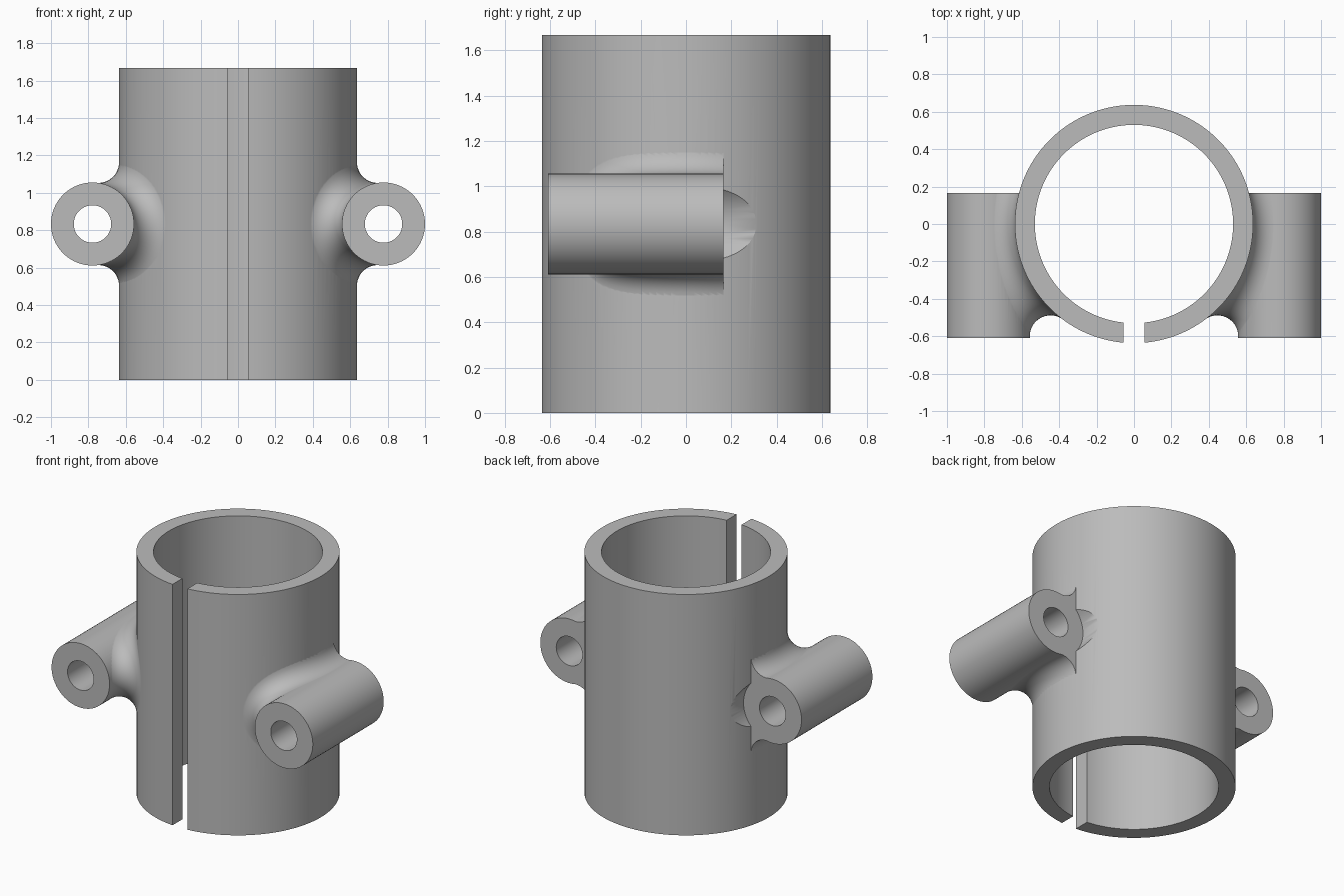
import bpy, bmesh, math
from mathutils import Vector, Matrix

R_OUT, R_IN, HEIGHT = 0.637, 0.53, 1.667      # split sleeve
LUG_X, LUG_Z, LUG_R, HOLE_R = 0.778, 0.8335, 0.222, 0.1
Y_FRONT, Y_BACK = -0.61, 0.165                # ends of the lugs
BLEND, GAP = 0.11, 0.114                      # fillet radius, slot width

if "Cube" in bpy.data.objects:
    bpy.data.objects.remove(bpy.data.objects["Cube"])

grey = bpy.data.materials.new("plain grey")
grey.use_nodes = True
grey.diffuse_color = (0.5, 0.5, 0.5, 1)
grey.node_tree.nodes["Principled BSDF"].inputs["Base Color"].default_value = (0.5, 0.5, 0.5, 1)


def to_object(bm, name):
    bmesh.ops.recalc_face_normals(bm, faces=bm.faces)
    mesh = bpy.data.meshes.new(name)
    bm.to_mesh(mesh)
    bm.free()
    mesh.materials.append(grey)
    obj = bpy.data.objects.new(name, mesh)
    bpy.context.collection.objects.link(obj)
    return obj


def cylinder(name, radius, start, end, axis, segments):
    """Cylinder between two points, along z or y."""
    start, end = Vector(start), Vector(end)
    turn = Matrix.Rotation(math.pi / 2, 4, 'X') if axis == 'Y' else Matrix()
    bm = bmesh.new()
    bmesh.ops.create_cone(bm, cap_ends=True, segments=segments, radius1=radius, radius2=radius,
                          depth=(end - start).length,
                          matrix=Matrix.Translation((start + end) / 2) @ turn)
    return to_object(bm, name)


def combine(target, tool, operation):
    """Apply a boolean, then discard the tool object."""
    mod = target.modifiers.new(operation, 'BOOLEAN')
    mod.operation, mod.object, mod.solver = operation, tool, 'EXACT'
    bpy.context.view_layer.objects.active = target
    bpy.ops.object.modifier_apply(modifier=mod.name)
    bpy.data.objects.remove(tool)


def offset_seam(t, r):
    """Point of the closed curve lying r outside both the sleeve and the lug."""
    limit = math.acos((R_OUT + r - LUG_X) / (LUG_R + r))
    phi = math.pi + (math.pi - limit) * math.cos(t)
    x = LUG_X + (LUG_R + r) * math.cos(phi)
    y = math.sqrt(max(0, (R_OUT + r) ** 2 - x * x))
    return Vector((x, -y if math.sin(t) > 0 else y, LUG_Z + (LUG_R + r) * math.sin(phi)))


def fillet(name, side, around=96, steps=12):
    """Rolling-ball blend swept around the seam, trimmed flush with the lug's back."""
    bm = bmesh.new()
    rings = []
    for i in range(around):
        t = 2 * math.pi * i / around
        ball = offset_seam(t, BLEND)
        to_sleeve = -Vector((ball.x, ball.y, 0)).normalized()
        to_lug = Vector((LUG_X - ball.x, 0, LUG_Z - ball.z)).normalized()
        points = [ball + to_sleeve.slerp(to_lug, k / steps) * (BLEND + 0.001)
                  for k in range(steps + 1)]
        points.append(offset_seam(t, -0.02))
        rings.append([bm.verts.new((side * p.x, p.y, p.z)) for p in points])
    for i, ring in enumerate(rings):
        after = rings[(i + 1) % around]
        for k in range(len(ring)):
            n = (k + 1) % len(ring)
            bm.faces.new((ring[k], ring[n], after[n], after[k]))
    cut = bmesh.ops.bisect_plane(bm, geom=bm.verts[:] + bm.edges[:] + bm.faces[:],
                                 plane_co=(0, Y_BACK, 0), plane_no=(0, 1, 0), clear_outer=True)
    rim = [e for e in cut["geom_cut"] if isinstance(e, bmesh.types.BMEdge)]
    bmesh.ops.holes_fill(bm, edges=rim, sides=0)
    return to_object(bm, name)


# Sleeve body
clamp = cylinder("split_clamp", R_OUT, (0, 0, 0), (0, 0, HEIGHT), 'Z', 128)

# Lugs, each with a relief behind it, a blended root and a bolt hole
for side in (1, -1):
    def lug_cylinder(name, radius, y0, y1):
        return cylinder(name, radius, (side * LUG_X, y0, LUG_Z), (side * LUG_X, y1, LUG_Z), 'Y', 64)
    combine(clamp, lug_cylinder("relief", LUG_R, Y_BACK, 0.7), 'DIFFERENCE')
    lug = lug_cylinder("lug", LUG_R, Y_FRONT, Y_BACK)
    combine(lug, fillet("lug_fillet", side), 'UNION')
    combine(clamp, lug, 'UNION')
    combine(clamp, lug_cylinder("bolt_hole", HOLE_R, -1, 1), 'DIFFERENCE')

# Bore and front slot
combine(clamp, cylinder("bore", R_IN, (0, 0, -0.1), (0, 0, HEIGHT + 0.1), 'Z', 128), 'DIFFERENCE')
slot = bmesh.new()
bmesh.ops.create_cube(slot, size=1, matrix=Matrix.Translation((0, -0.5, HEIGHT / 2))
                      @ Matrix.Diagonal((GAP, 0.8, HEIGHT + 0.2, 1)))
combine(clamp, to_object(slot, "slot"), 'DIFFERENCE')

# Smooth curved walls, crisp rims
bpy.ops.object.select_all(action='DESELECT')
clamp.select_set(True)
bpy.context.view_layer.objects.active = clamp
bpy.ops.object.shade_smooth_by_angle(angle=math.radians(30))
weighted = clamp.modifiers.new("weighted_normals", 'WEIGHTED_NORMAL')
weighted.keep_sharp = True
